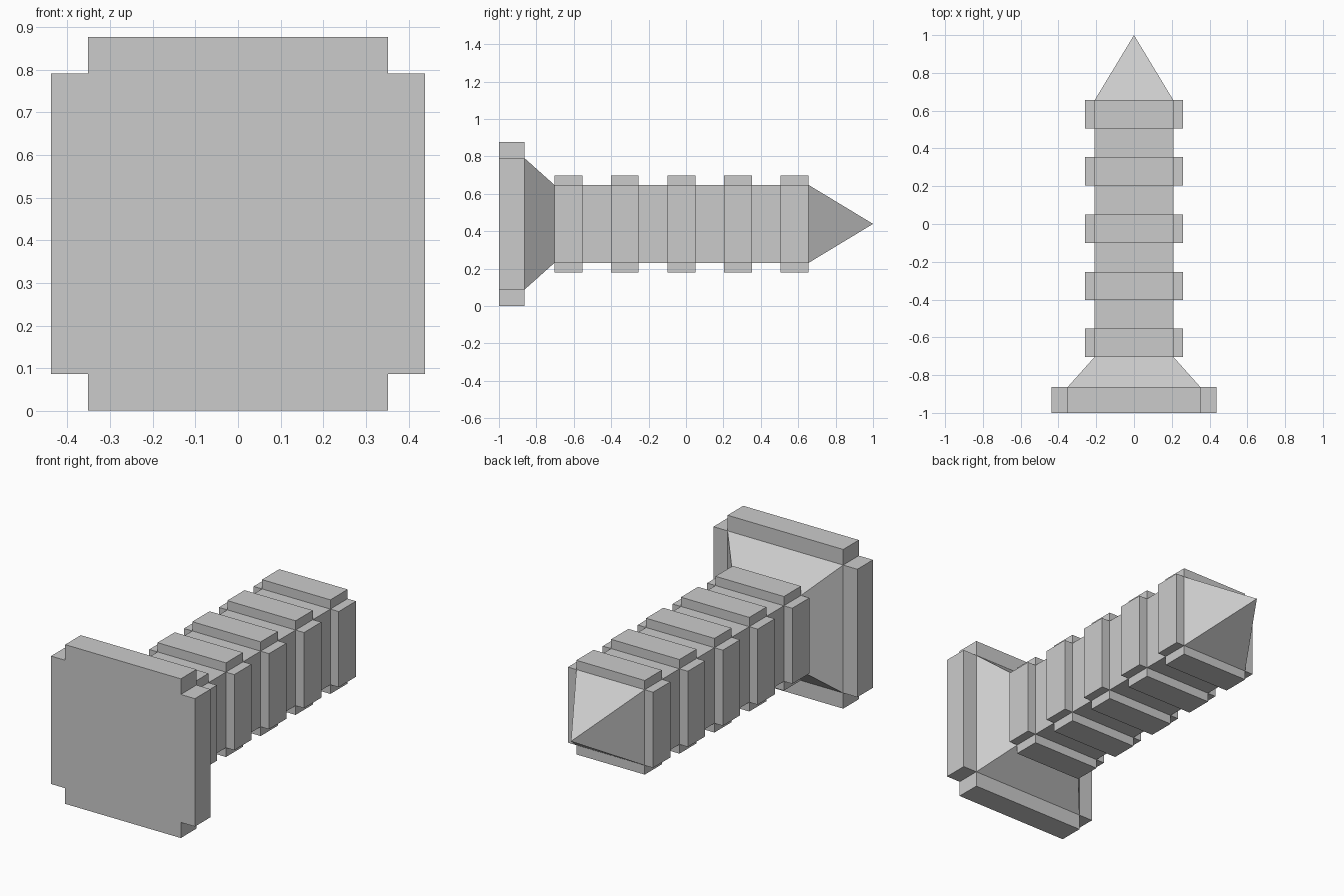
import bpy
import bmesh
from mathutils import Vector

if "Cube" in bpy.data.objects:
    bpy.data.objects.remove(bpy.data.objects["Cube"])

CENTRE_Z = 0.439
HEAD, SHAFT = 0.352, 0.208        # half widths of the square core
HEAD_RIM, RIDGE = 0.086, 0.051    # how far the side pads stand out

# Core stations along y: (y, half width, pad height of the segment that follows)
stations = [(-1.0, HEAD, HEAD_RIM), (-0.864, HEAD, 0)]
for start, end in [(-0.703, -0.554), (-0.402, -0.253), (-0.1, 0.05),
                   (0.204, 0.354), (0.506, 0.656)]:
    stations += [(start, SHAFT, RIDGE), (end, SHAFT, 0)]

bm = bmesh.new()


def square(y, h):
    return [bm.verts.new((sx * h, y, CENTRE_Z + sz * h))
            for sx, sz in [(-1, -1), (1, -1), (1, 1), (-1, 1)]]


# Square core with head, taper and shaft
rings = [square(y, h) for y, h, _ in stations]
bm.faces.new(rings[0])
pads = []
for (_, _, height), a, b in zip(stations, rings, rings[1:]):
    for i in range(4):
        j = (i + 1) % 4
        face = bm.faces.new((a[i], b[i], b[j], a[j]))
        if height:
            pads.append((face, height))

# Pointed tip
tip = bm.verts.new((0, 1.0, CENTRE_Z))
for i in range(4):
    bm.faces.new((rings[-1][i], tip, rings[-1][(i + 1) % 4]))
bmesh.ops.recalc_face_normals(bm, faces=bm.faces[:])

# Pads pulled straight out of the head and ridge sides
for face, height in pads:
    offset = face.normal.copy() * height
    new = bmesh.ops.extrude_discrete_faces(bm, faces=[face])["faces"][0]
    bmesh.ops.translate(bm, verts=new.verts[:], vec=Vector(offset))

mesh = bpy.data.meshes.new("ridged_spike")
bm.to_mesh(mesh)
bm.free()
bpy.context.collection.objects.link(bpy.data.objects.new("ridged_spike", mesh))
